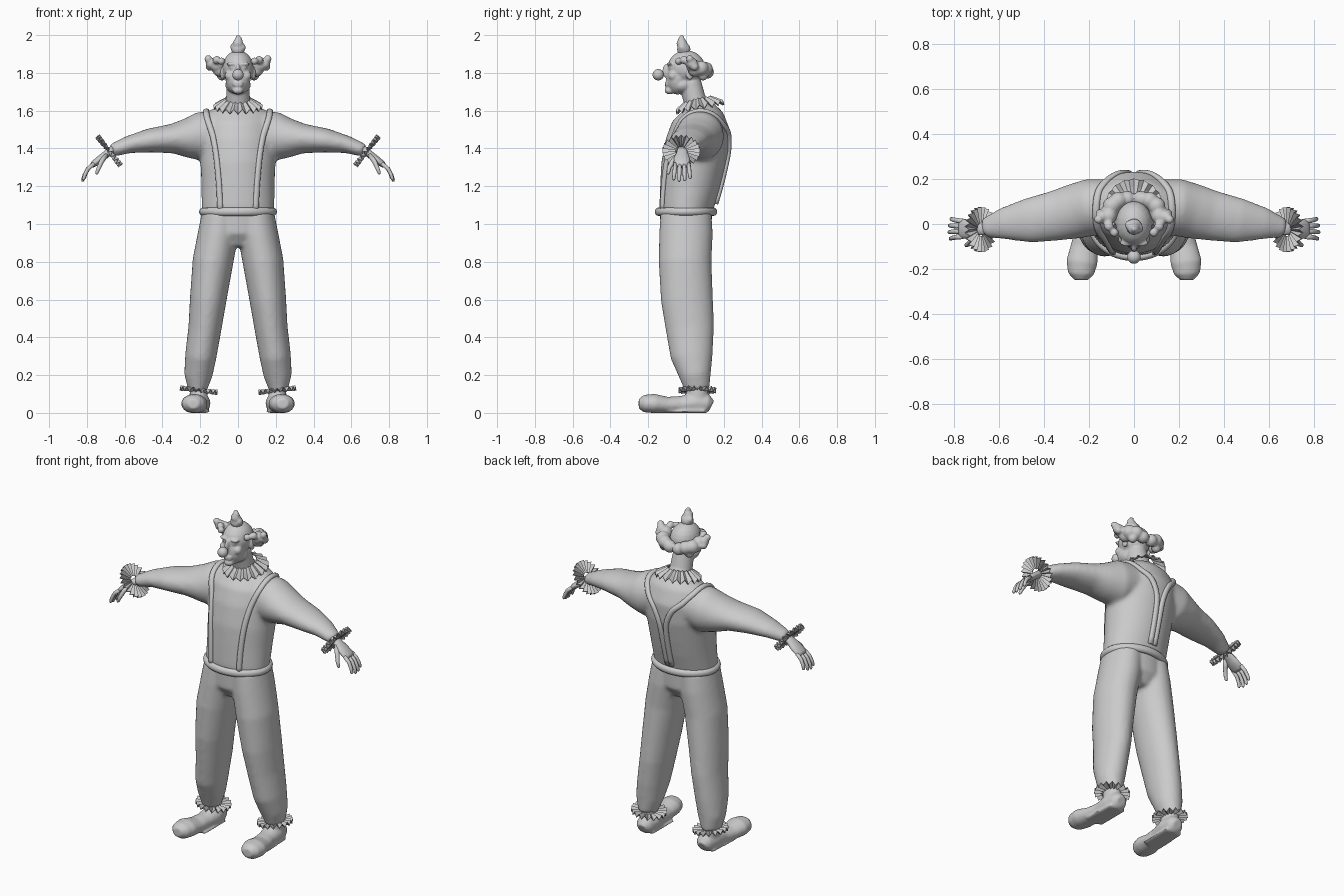
import bpy, bmesh, math
from mathutils import Vector, Matrix
from mathutils.bvhtree import BVHTree

if "Cube" in bpy.data.objects:
    bpy.data.objects.remove(bpy.data.objects["Cube"])

X, Y = Vector((1, 0, 0)), Vector((0, 1, 0))


def tube(bm, pts, hint, n=24, sx=1):
    """Loft ellipses along (x, y, z, radius along hint, other radius)."""
    cs = [Vector(p[:3]) for p in pts]
    rings = []
    for i, p in enumerate(pts):
        t = (cs[min(i + 1, len(cs) - 1)] - cs[max(i - 1, 0)]).normalized()
        h = hint[i] if isinstance(hint, list) else hint
        a = (h - t * h.dot(t)).normalized()
        b = t.cross(a)
        ring = []
        for k in range(n):
            w = 2 * math.pi * k / n
            v = cs[i] + a * p[3] * math.cos(w) + b * p[4] * math.sin(w)
            ring.append(bm.verts.new((v.x * sx, v.y, v.z)))
        rings.append(ring)
    for r, s in zip(rings, rings[1:]):
        for k in range(n):
            bm.faces.new((r[k], r[(k + 1) % n], s[(k + 1) % n], s[k]))
    bm.faces.new(rings[0])
    bm.faces.new(rings[-1])


def blob(bm, c, r, both=False):
    """Ellipsoid, optionally repeated on the other side."""
    r = r if isinstance(r, tuple) else (r, r, r)
    for s in ((1, -1) if both else (1,)):
        m = Matrix.Translation((c[0] * s, c[1], c[2])) @ Matrix.Diagonal((*r, 1))
        bmesh.ops.create_uvsphere(bm, u_segments=20, v_segments=12, radius=1, matrix=m)


def finish(name, bm, voxel=0, smooth=0, mirror=False, flat=False, thick=0):
    bmesh.ops.recalc_face_normals(bm, faces=bm.faces[:])
    for f in bm.faces:
        f.smooth = not flat
    me = bpy.data.meshes.new(name)
    bm.to_mesh(me)
    bm.free()
    ob = bpy.data.objects.new(name, me)
    bpy.context.collection.objects.link(ob)
    if voxel:
        m = ob.modifiers.new("fuse", 'REMESH')
        m.mode, m.voxel_size, m.use_smooth_shade = 'VOXEL', voxel, True
    if smooth:
        m = ob.modifiers.new("soften", 'SMOOTH')
        m.factor, m.iterations = 0.5, smooth
    if thick:
        m = ob.modifiers.new("thickness", 'SOLIDIFY')
        m.thickness, m.offset = thick, 0
    if mirror:
        ob.modifiers.new("mirror", 'MIRROR')
    return ob


def ruffle(name, c, normal, r0, r1, pleats, amp, drop=0, mirror=True):
    """Pleated ring; the folds deepen towards the rim."""
    bm = bmesh.new()
    m = Matrix.Translation(c) @ Vector(normal).to_track_quat('Z', 'Y').to_matrix().to_4x4()
    n, rings = pleats * 2, []
    for f in (0, 0.5, 1):
        r = r0 + (r1 - r0) * f
        rings.append([bm.verts.new(m @ Vector((
            r * math.cos(2 * math.pi * k / n), r * math.sin(2 * math.pi * k / n),
            amp * (0.3 + 0.7 * f) * (-1) ** k - drop * f))) for k in range(n)])
    for r, s in zip(rings, rings[1:]):
        for k in range(n):
            bm.faces.new((r[k], r[(k + 1) % n], s[(k + 1) % n], s[k]))
    return finish(name, bm, mirror=mirror, flat=True, thick=0.005)


# Shirt: torso and sleeves fused
bm = bmesh.new()
tube(bm, [(0, 0, 1.03, .19, .135), (0, 0, 1.08, .192, .142), (0, .02, 1.2, .193, .158),
          (0, .035, 1.3, .198, .168), (0, .06, 1.42, .203, .17), (0, .08, 1.52, .195, .155),
          (0, .085, 1.59, .165, .112), (0, .08, 1.635, .09, .065)], X, 40)
for s in (1, -1):
    tube(bm, [(.06, .08, 1.49, .12, .12), (.2, .073, 1.462, .128, .13), (.27, .055, 1.455, .122, .105),
              (.35, .037, 1.452, .112, .078), (.47, .015, 1.442, .1, .063),
              (.58, .002, 1.42, .072, .046), (.67, -.018, 1.388, .042, .034)], Y, 28, s)
shirt = finish("shirt", bm, .012, 7)

# Trousers: hips and both legs fused
bm = bmesh.new()
tube(bm, [(0, 0, 1.07, .19, .138), (0, 0, .95, .2, .135), (0, 0, .88, .08, .09)], X, 40)
for s in (1, -1):
    tube(bm, [(.09, 0, 1.06, .1, .135), (.105, 0, .95, .107, .142), (.133, -.005, .8, .108, .14),
              (.158, .005, .6, .097, .138), (.175, .02, .45, .088, .128), (.197, .03, .3, .083, .112),
              (.21, .048, .2, .075, .085), (.215, .06, .12, .05, .065)], X, 28, s)
finish("trousers", bm, .012, 5)

# Waistband
bpy.ops.mesh.primitive_torus_add(major_segments=64, minor_segments=12, major_radius=.184,
                                 minor_radius=.022, location=(0, 0, 1.065))
belt = bpy.context.object
belt.name = "waistband"
belt.scale = (1, .8, 1)
bpy.ops.object.shade_smooth()

# Braces, laid onto the shirt surface
bpy.context.view_layer.update()
tree = BVHTree.FromObject(shirt, bpy.context.evaluated_depsgraph_get())
guide = [Vector(p) for p in (
    (.095, -.3, 1.07), (.1, -.3, 1.2), (.115, -.3, 1.36), (.145, -.25, 1.53), (.17, -.1, 1.68),
    (.175, .08, 1.78), (.165, .25, 1.72), (.12, .36, 1.59), (.065, .4, 1.49),
    (.018, .4, 1.38), (.015, .4, 1.22), (.014, .4, 1.07))]
pts, normals = [], []
for a, b in zip(guide, guide[1:]):
    for k in range(4):
        p = a.lerp(b, k / 4)
        goal = Vector((p.x * .95, .06, min(p.z, 1.47)))
        hit, nor, _, _ = tree.ray_cast(p, goal - p)
        if hit:
            pts.append(hit + nor * .005)
            normals.append(nor)
for _ in range(2):
    pts = [pts[0]] + [(pts[i - 1] + pts[i] * 2 + pts[i + 1]) / 4 for i in range(1, len(pts) - 1)] + [pts[-1]]
bm = bmesh.new()
tube(bm, [(*p, .012, .016) for p in pts], normals, 12)
finish("braces", bm, mirror=True)

# Head: skull, jaw, features and neck fused
bm = bmesh.new()
blob(bm, (0, .002, 1.827), (.082, .1, .092))
blob(bm, (0, -.045, 1.77), (.067, .06, .085))
blob(bm, (0, -.02, 1.735), (.068, .062, .046))
blob(bm, (0, -.087, 1.707), (.03, .027, .021))
blob(bm, (0, -.102, 1.81), (.013, .024, .038))
for z in (1.735, 1.748):
    blob(bm, (0, -.1, z), (.028, .013, .007))
for c, r in (((.033, -.083, 1.847), (.03, .018, .009)), ((.032, -.08, 1.828), .014),
             ((.045, -.068, 1.785), .026), ((.083, .02, 1.797), (.012, .022, .035))):
    blob(bm, c, r, True)
tube(bm, [(0, .075, 1.59, .075, .07), (0, .045, 1.66, .064, .06), (0, .02, 1.75, .058, .06)], X)
finish("head", bm, .006, 3)

# Ball nose
bm = bmesh.new()
blob(bm, (0, -.147, 1.79), .03)
finish("nose", bm)

# Hair: side tufts joined around the back, and a top knot
bm = bmesh.new()
for x, y, z, r in ((.158, .02, 1.874, .02), (.142, .032, 1.85, .03), (.113, .035, 1.84, .036),
                   (.15, .045, 1.833, .022), (.1, .045, 1.815, .035), (.112, -.01, 1.868, .022),
                   (.088, -.038, 1.862, .02), (.1, .08, 1.825, .04), (.07, .105, 1.82, .038),
                   (.03, .112, 1.805, .036), (.085, .09, 1.785, .026)):
    blob(bm, (x, y, z), r, True)
for x, y, z, r in ((0, -.012, 1.925, .036), (.022, -.02, 1.935, .02), (-.022, -.005, 1.938, .02),
                   (0, -.022, 1.955, .028), (.004, -.024, 1.975, .019), (0, -.022, 1.989, .013)):
    blob(bm, (x, y, z), r)
finish("hair", bm, .007, 2)

# Hands: palm, four fingers and thumb
bm = bmesh.new()
tube(bm, [(.65, -.018, 1.4, .03, .024), (.69, -.02, 1.375, .03, .02), (.725, -.022, 1.347, .042, .02),
          (.765, -.022, 1.317, .044, .017), (.778, -.022, 1.305, .034, .01)], Y)
for i, ext in enumerate((.92, 1, .97, .85)):
    y = -.056 + i * .023
    path = []
    for dx, dz, r in ((0, 0, .011), (.035, -.03, .011), (.052, -.062, .01), (.06, -.088, .009), (.061, -.096, .004)):
        path.append((.762 + dx * ext, y + (y + .022) * 3 * -dz, 1.32 + dz * ext, r, r))
    tube(bm, path, Y, 10)
tube(bm, [(.7, -.04, 1.362, .018, .014), (.723, -.072, 1.33, .014, .013), (.738, -.09, 1.295, .011, .011),
          (.748, -.094, 1.27, .009, .009), (.75, -.094, 1.263, .004, .004)], Y, 10)
finish("hands", bm, mirror=True)

# Long shoes with a bulbous toe
bm = bmesh.new()
tube(bm, [(.203, .135, .04, .03, .03), (.203, .115, .05, .05, .05), (.205, .05, .055, .06, .055),
          (.212, -.03, .046, .053, .046), (.222, -.1, .044, .06, .044), (.232, -.17, .052, .07, .052),
          (.236, -.222, .052, .058, .046), (.237, -.25, .052, .03, .026)], X)
tube(bm, [(.21, -.1, .012, .06, .012), (.205, .1, .012, .055, .012)], X)
tube(bm, [(.208, .06, .02, .05, .06), (.21, .06, .15, .045, .055)], X)
for v in bm.verts:
    v.co.z = max(v.co.z - .003, 0) if v.co.z < .13 else v.co.z
finish("shoes", bm, .008, 3, mirror=True)

# Pleated ruffles at wrists, ankles and neck
ruffle("wrist_ruffles", (.683, -.025, 1.387), (.785, 0, -.62), .03, .1, 22, .013)
ruffle("ankle_ruffles", (.208, .06, .12), (-.12, 0, 1), .04, .1, 18, .012)
ruffle("collar_ruffle", (0, .065, 1.662), (0, -.2, 1), .066, .128, 18, .012, .045, False)
